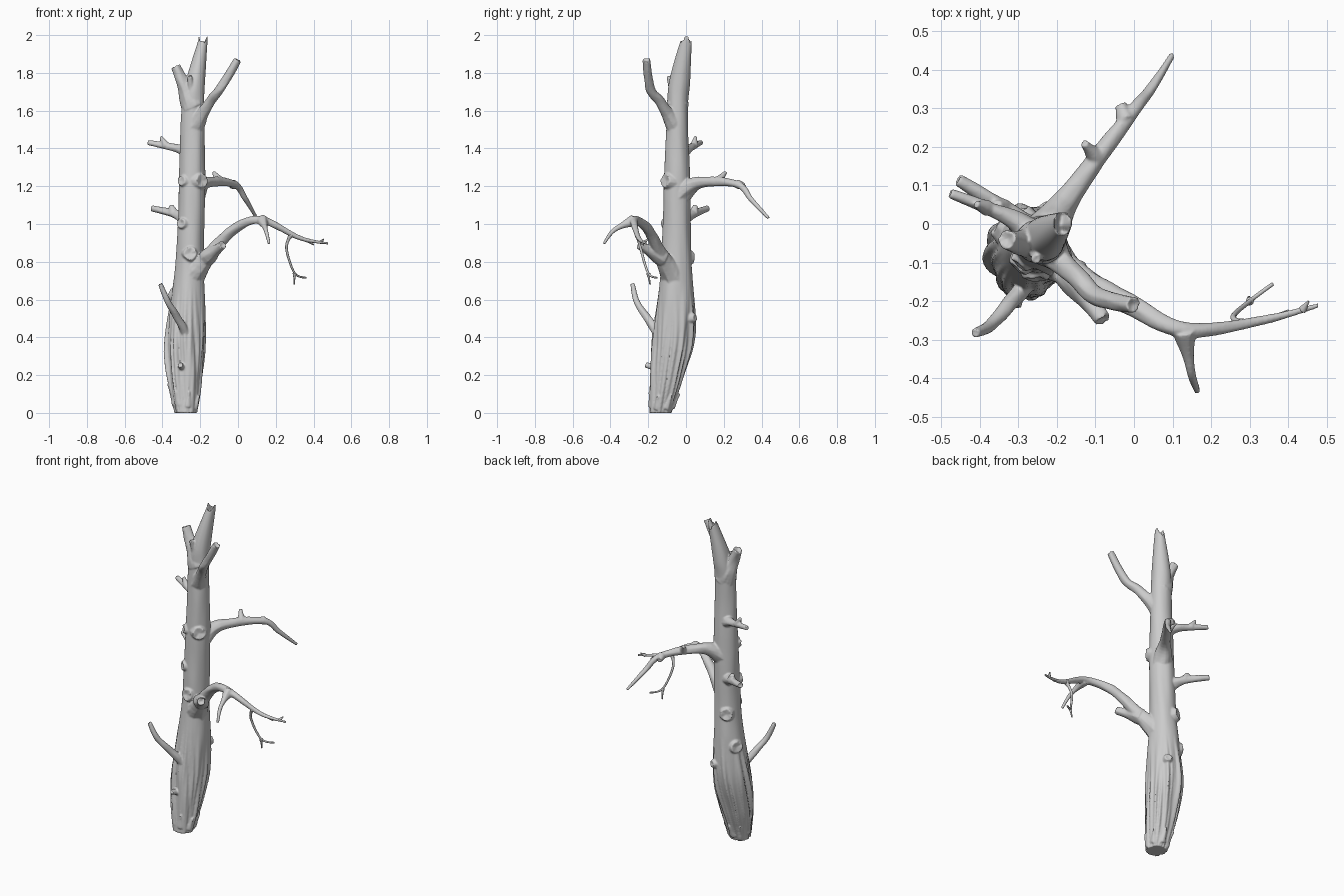
import bpy, bmesh, math, random
from mathutils import Vector, noise

if "Cube" in bpy.data.objects:
    bpy.data.objects.remove(bpy.data.objects["Cube"])

random.seed(4)


def spline(pts, t):
    # Catmull-Rom through equally long tuples, t counted in segments
    i = min(int(t), len(pts) - 2)
    f = t - i
    rows = pts[max(i - 1, 0)], pts[i], pts[i + 1], pts[min(i + 2, len(pts) - 1)]
    return [0.5 * (2 * q + (r - p) * f + (2 * p - 5 * q + 4 * r - s) * f * f
                   + (3 * q - p - 3 * r + s) * f ** 3) for p, q, r, s in zip(*rows)]


def skin(bm, rings, start, end):
    # bridge rings of points and close both ends with fans
    vs = [[bm.verts.new(p) for p in ring] for ring in rings]
    n = len(vs[0])
    for r0, r1 in zip(vs, vs[1:]):
        for k in range(n):
            bm.faces.new((r0[k], r0[(k + 1) % n], r1[(k + 1) % n], r1[k]))
    a, b = bm.verts.new(start), bm.verts.new(end)
    for k in range(n):
        bm.faces.new((a, vs[0][(k + 1) % n], vs[0][k]))
        bm.faces.new((b, vs[-1][k], vs[-1][(k + 1) % n]))


def limb(bm, r0, r1, root, *pts, sides=16, steps=8):
    # limb tapering from r0 to r1, flared at its root, with a broken hollow tip
    pts = [tuple(root), *pts]
    count = (len(pts) - 1) * steps
    c = [Vector(spline(pts, i / steps)) for i in range(count + 1)]
    dist = [0.0]
    for a, b in zip(c, c[1:]):
        dist.append(dist[-1] + (b - a).length)
    rings, side = [], None
    for i, p in enumerate(c):
        d = (c[min(i + 1, count)] - c[max(i - 1, 0)]).normalized()
        side = d.orthogonal() if side is None else side - d * side.dot(d)
        side.normalize()
        up = d.cross(side)
        flare = 0.8 * r0 * math.exp(-(dist[i] / (3 * r0)) ** 2)
        radius = r0 + (r1 - r0) * dist[i] / dist[-1] + flare
        ring = []
        for k in range(sides):
            a = 2 * math.pi * k / sides
            out = side * math.cos(a) + up * math.sin(a)
            v = p + out * radius * (1 + 0.15 * noise.noise(p * 14 + out * 1.5))
            if i == count:
                v += d * r1 * 0.5 * noise.noise(out * 2 + p * 9)
            ring.append(v)
        rings.append(ring)
    skin(bm, rings, c[0], c[-1] - d * r1 * 0.5)
    return c


def finish(bm, name):
    bmesh.ops.recalc_face_normals(bm, faces=bm.faces)
    me = bpy.data.meshes.new(name)
    bm.to_mesh(me)
    bm.free()
    me.polygons.foreach_set("use_smooth", [True] * len(me.polygons))
    ob = bpy.data.objects.new(name, me)
    bpy.context.collection.objects.link(ob)
    return ob


# trunk: height, centre x, centre y, half width, half depth
TRUNK = [(0, -.278, -.135, .057, .06), (.2, -.28, -.098, .09, .088), (.45, -.272, -.06, .1, .105),
         (.8, -.255, -.05, .075, .08), (1.2, -.243, -.048, .07, .07), (1.6, -.239, -.045, .06, .055),
         (1.76, -.225, -.033, .05, .055), (1.98, -.184, .003, .024, .029)]
STEPS, SIDES = 20, 96
total = (len(TRUNK) - 1) * STEPS
samples = [spline(TRUNK, i / STEPS) for i in range(total + 1)]


def inside(z, angle=0, reach=0.0):
    # point in the trunk at height z; reach 1 lies on the bark
    h, x, y, rx, ry = min(samples, key=lambda s: abs(s[0] - z))
    a = math.radians(angle)
    return Vector((x + rx * reach * math.cos(a), y + ry * reach * math.sin(a), z))


# deep vertical grooves low down, forked broken top
bm = bmesh.new()
rings = []
for i, (z, x, y, rx, ry) in enumerate(samples):
    low = max(0.0, min(1.0, (0.68 - z) / 0.35))
    ring = []
    for k in range(SIDES):
        a = 2 * math.pi * k / SIDES
        q = Vector((math.cos(a + z / 2), math.sin(a + z / 2), 0))
        groove = abs(noise.noise(q * 3.2 + Vector((0, 0, z * 1.3)))) - 0.2
        fine = noise.noise(q * 7 + Vector((5, 0, z * 3)))
        lump = noise.noise(q * 1.5 + Vector((0, 3, z * 5)))
        s = 1 + low * (0.38 * groove + 0.07 * fine) + 0.05 * lump
        top = 0.03 * math.cos(2 * a) - 0.01 if i == total else 0
        ring.append(Vector((x + rx * s * math.cos(a), y + ry * s * math.sin(a), max(z, 0) + top)))
    rings.append(ring)
skin(bm, rings, inside(0), inside(1.94))

# left fork of the broken top and a splinter in front of it
limb(bm, .034, .025, inside(1.62), (-.295, -.048, 1.755), (-.33, -.04, 1.835))
limb(bm, .024, .012, inside(1.62), (-.255, -.093, 1.785))
# upper front right limb
limb(bm, .03, .021, inside(1.5), (-.15, -.135, 1.645), (-.095, -.188, 1.715), (0, -.21, 1.87))
# long lower right limb with a stub and a front fork
long_limb = limb(bm, .042, .006, inside(.7), (-.15, -.135, .84), (-.01, -.208, .98),
                 (.13, -.275, 1.02), (.33, -.25, .925), (.48, -.21, .897))
limb(bm, .026, .022, long_limb[7], (-.08, -.25, .89))
limb(bm, .017, .008, long_limb[24], (.147, -.38, .968), (.165, -.435, .895))
# long back limb with two small spurs
back_limb = limb(bm, .036, .008, inside(1.14), (-.172, .065, 1.218), (-.02, .27, 1.21),
                 (.04, .345, 1.13), (.1, .438, 1.03))
limb(bm, .014, .01, back_limb[12], (-.13, .21, 1.275))
limb(bm, .014, .011, back_limb[16], (-.035, .31, 1.2))
# two left stubs, each with a spur
stub = limb(bm, .025, .013, inside(1.37), (-.32, .015, 1.4), (-.478, .08, 1.432))
limb(bm, .012, .008, stub[11], (-.41, .05, 1.463))
stub = limb(bm, .027, .016, inside(1.01), (-.325, .03, 1.05), (-.457, .115, 1.083))
limb(bm, .014, .009, stub[9], (-.355, .05, 1.1))
# low front left limb and a short stub below it
limb(bm, .03, .012, inside(.3), (-.28, -.15, .42), (-.325, -.21, .51),
     (-.372, -.262, .59), (-.412, -.283, .685))
limb(bm, .02, .014, inside(.22), (-.307, -.215, .255))

# torn bark around the foot
for k in range(7):
    a, z = k * 51 + 30, random.uniform(.02, .05)
    limb(bm, .013, .004, inside(z, a, .75), tuple(inside(z + random.uniform(.06, .12), a, 1.1)))

# knots on the bark
for z, a in ((1.225, 225), (1.225, 310), (.84, 270), (.62, 150), (.82, 120), (.5, 60), (1.0, 230)):
    r = random.uniform(.02, .03)
    limb(bm, r, r * .6, inside(z, a, .6), tuple(inside(z + .005, a, 1.2)))

tree = finish(bm, "trunk_and_limbs")
m = tree.modifiers.new("merge", 'REMESH')
m.mode = 'VOXEL'
m.voxel_size = 0.0048
m.use_smooth_shade = True
m = tree.modifiers.new("soften", 'SMOOTH')
m.factor = 0.5
m.iterations = 2

# thin twigs at the end of the long limb
bm = bmesh.new()
twig = limb(bm, .008, .005, long_limb[30], (.257, -.24, .87), (.3, -.2, .74), (.36, -.155, .715), sides=10)
limb(bm, .006, .004, twig[16], (.297, -.19, .68), sides=10)
finish(bm, "hanging_twig")
bm = bmesh.new()
limb(bm, .006, .003, long_limb[37], (.452, -.2, .92), sides=10)
limb(bm, .006, .004, long_limb[33], (.4, -.225, .89), sides=10)
finish(bm, "tip_spurs")
